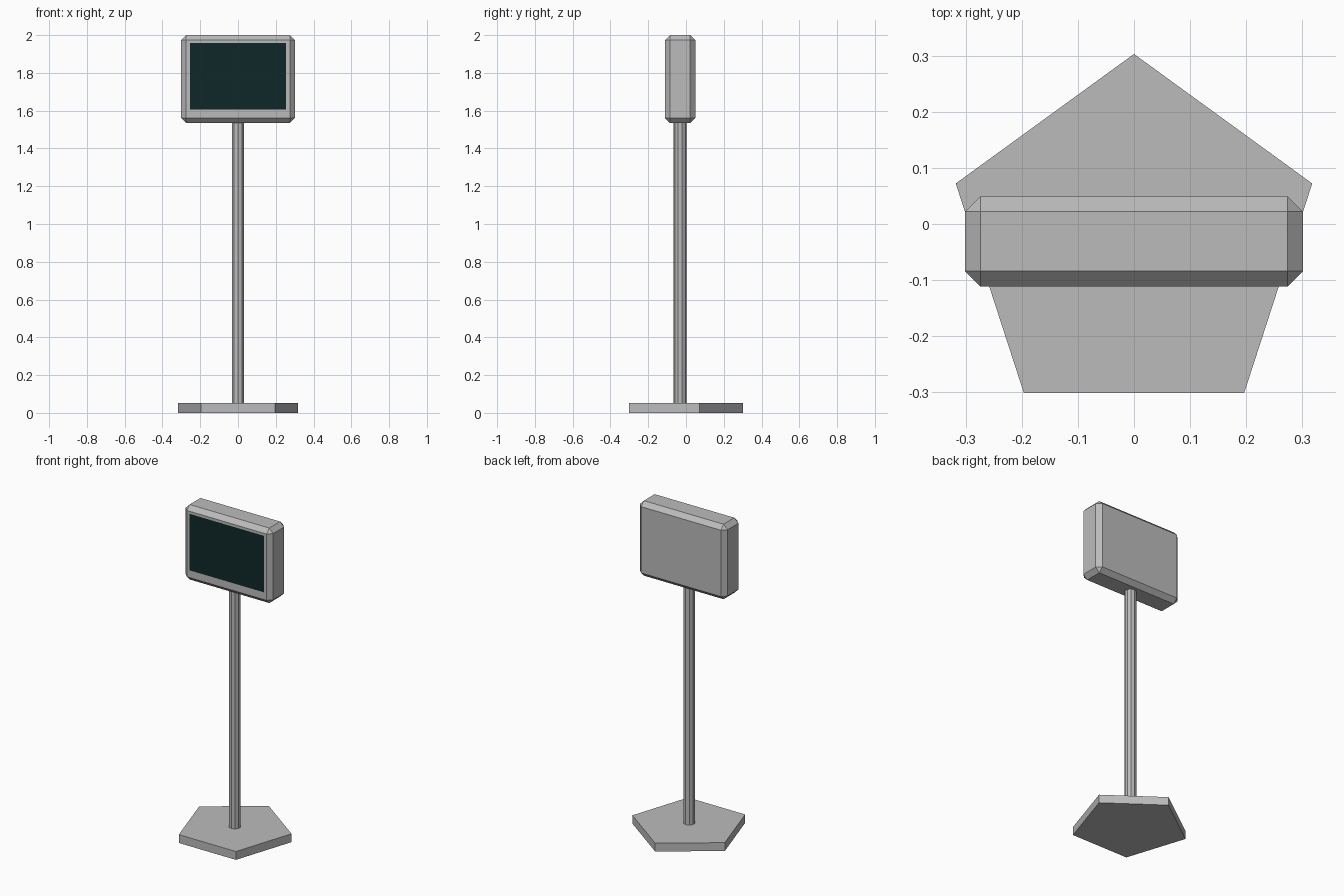
import bpy, bmesh
from math import radians
from mathutils import Matrix, Vector

if "Cube" in bpy.data.objects:
    bpy.data.objects.remove(bpy.data.objects["Cube"], do_unlink=True)

AXIS_Y = -0.031   # the stand and head share this centre line


def material(name, rgb, roughness):
    mat = bpy.data.materials.new(name)
    mat.use_nodes = True
    mat.diffuse_color = (*rgb, 1)
    bsdf = next(n for n in mat.node_tree.nodes if n.type == 'BSDF_PRINCIPLED')
    bsdf.inputs["Base Color"].default_value = (*rgb, 1)
    bsdf.inputs["Roughness"].default_value = roughness
    return mat


grey = material("grey_metal", (0.5, 0.5, 0.5), 0.6)
teal = material("dark_teal_screen", (0.005, 0.02, 0.021), 0.4)


def add_object(name, bm, *mats):
    mesh = bpy.data.meshes.new(name)
    bm.to_mesh(mesh)
    bm.free()
    for mat in mats:
        mesh.materials.append(mat)
    obj = bpy.data.objects.new(name, mesh)
    bpy.context.collection.objects.link(obj)
    return obj


def add_prism(name, sides, radius, bottom, top):
    """Upright prism with one corner pointing to the back."""
    bm = bmesh.new()
    place = Matrix.Translation((0, AXIS_Y, (bottom + top) / 2))
    # turn the first corner to +y whatever the number of sides
    bmesh.ops.create_cone(bm, cap_ends=True, segments=sides, radius1=radius,
                          radius2=radius, depth=top - bottom)
    corner = max(bm.verts, key=lambda v: v.co.y).co
    turn = Vector((corner.x, corner.y)).angle_signed(Vector((0, 1)))
    bm.transform(place @ Matrix.Rotation(-turn, 4, 'Z'))
    return add_object(name, bm, grey)


# Pentagonal foot and slim pole
add_prism("base_plate", 5, 0.334, 0, 0.052)
add_prism("pole", 10, 0.034, 0.05, 1.55)

# Chamfered display head
bm = bmesh.new()
bmesh.ops.create_cube(bm, size=1, matrix=Matrix.Translation((0, AXIS_Y, 1.767))
                      @ Matrix.Diagonal((0.602, 0.16, 0.466, 1)))
bmesh.ops.bevel(bm, geom=bm.edges[:], offset=0.027, offset_type='OFFSET',
                segments=1, affect='EDGES')
bm.normal_update()

# Screen inset flush into the front face
front = min(bm.faces, key=lambda f: f.normal.y)
bmesh.ops.inset_individual(bm, faces=[front], thickness=0.01)
for v in front.verts:
    v.co.x = 0.255 if v.co.x > 0 else -0.255
    v.co.z = 1.957 if v.co.z > 1.767 else 1.606
front.material_index = 1
add_object("display_head", bm, grey, teal)
